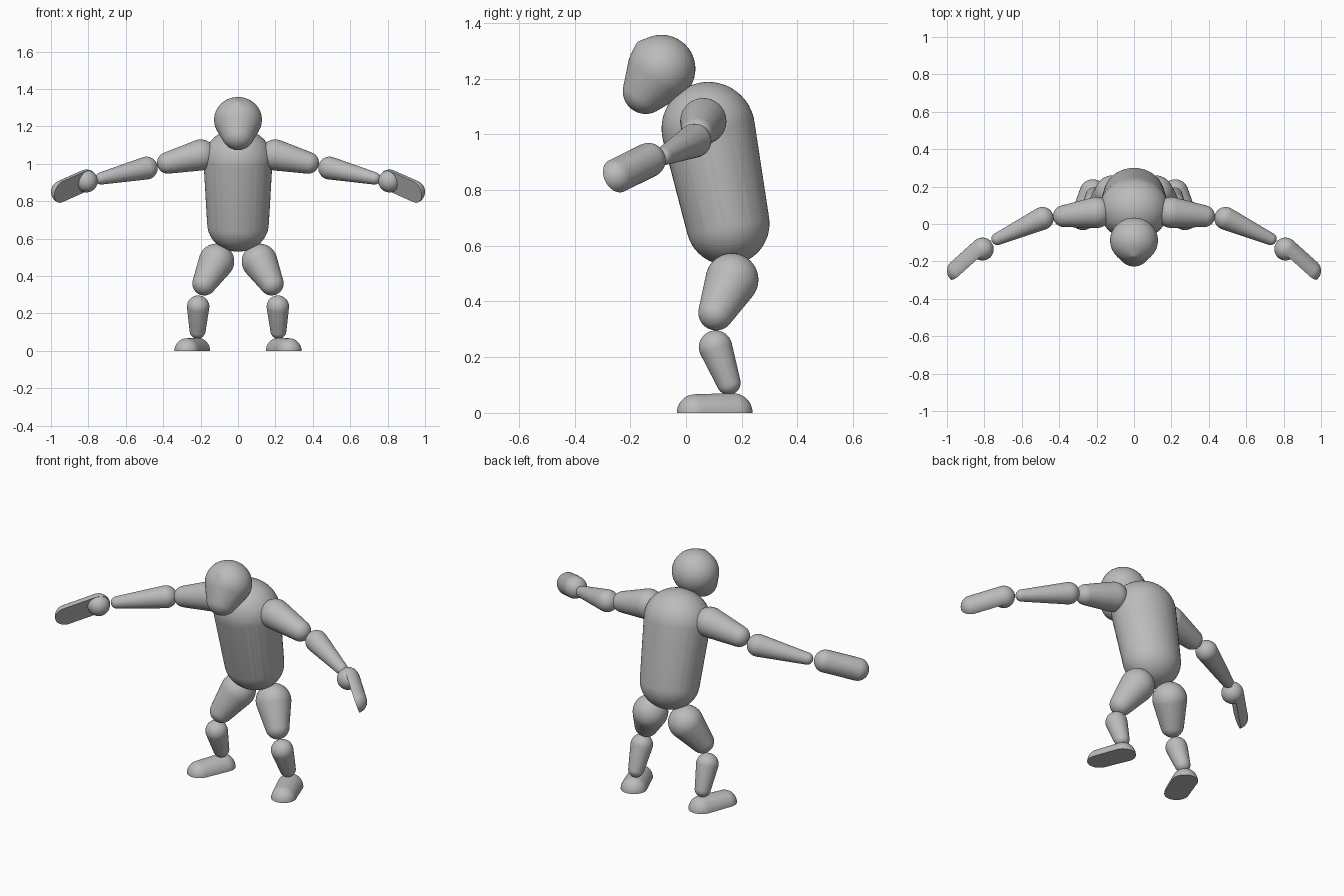
import bpy, bmesh, math
from mathutils import Vector, Matrix

if "Cube" in bpy.data.objects:
    bpy.data.objects.remove(bpy.data.objects["Cube"])

grey = bpy.data.materials.new("plain grey")
grey.diffuse_color = (0.5, 0.5, 0.5, 1)
grey.use_nodes = True
grey.node_tree.nodes["Principled BSDF"].inputs["Base Color"].default_value = grey.diffuse_color


def ball_hull(bm, balls, xscale=1.0, cut=None):
    """Smooth skin stretched round several balls (x, y, z, radius), optionally cut flat."""
    part = bmesh.new()
    for x, y, z, r in balls:
        m = Matrix.Translation((x, y, z)) @ Matrix.Diagonal((xscale, 1, 1, 1))
        bmesh.ops.create_icosphere(part, subdivisions=4, radius=r, matrix=m)
    res = bmesh.ops.convex_hull(part, input=part.verts[:])
    hull_faces = [f for f in part.faces]
    junk = {v for k in ("geom_interior", "geom_unused") for v in res[k]
            if isinstance(v, bmesh.types.BMVert)}
    bmesh.ops.delete(part, geom=[v for v in junk if v.is_valid], context='VERTS')
    if cut:
        point, normal = cut  # normal points at the side that is removed
        geom = part.verts[:] + part.edges[:] + part.faces[:]
        bmesh.ops.bisect_plane(part, geom=geom, dist=1e-5, plane_co=point,
                               plane_no=normal, clear_outer=True)
        rim = [e for e in part.edges if e.is_boundary]
        bmesh.ops.holes_fill(part, edges=rim, sides=0)
    bmesh.ops.recalc_face_normals(part, faces=part.faces[:])
    me = bpy.data.meshes.new("temp")
    part.to_mesh(me)
    part.free()
    bm.from_mesh(me)
    bpy.data.meshes.remove(me)


def finish(name, bm):
    for f in bm.faces:
        f.smooth = True
    for e in bm.edges:
        e.smooth = e.calc_face_angle(0) < math.radians(40)
    me = bpy.data.meshes.new(name)
    bm.to_mesh(me)
    bm.free()
    me.materials.append(grey)
    ob = bpy.data.objects.new(name, me)
    bpy.context.collection.objects.link(ob)


def make(name, balls, **kw):
    bm = bmesh.new()
    ball_hull(bm, balls, **kw)
    finish(name, bm)


# torso and head
make("torso", [(0, 0.08, 1.02, 0.168), (0, 0.15, 0.68, 0.15)], xscale=1.1)
make("head", [(0, -0.088, 1.235, 0.122), (0, -0.145, 1.155, 0.082),
              (0, -0.155, 1.31, 0.028)], xscale=1.05)

for side, s in (("left", 1), ("right", -1)):
    # arms
    make(side + "_upper_arm", [(s * 0.20, 0.062, 1.047, 0.083), (s * 0.375, 0.042, 1.005, 0.058)])
    make(side + "_forearm", [(s * 0.49, 0.03, 0.977, 0.061), (s * 0.73, -0.08, 0.922, 0.033)])

    # hand: half capsule with a flat palm, and a round heel at the wrist
    wrist, tip = Vector((s * 0.81, -0.135, 0.907)), Vector((s * 0.938, -0.25, 0.85))
    across = Vector((0, 0.46, -0.89))
    palm = (tip - wrist).cross(across).normalized() * -s
    bm = bmesh.new()
    ball_hull(bm, [(*wrist, 0.062), (*tip, 0.062)], cut=(wrist, palm))
    ball_hull(bm, [(*wrist, 0.06)])
    finish(side + "_hand", bm)

    # legs
    make(side + "_thigh", [(s * 0.115, 0.165, 0.478, 0.095), (s * 0.18, 0.108, 0.36, 0.064)])
    make(side + "_shin", [(s * 0.213, 0.106, 0.236, 0.06), (s * 0.216, 0.153, 0.108, 0.043)])

    # foot: half capsule with a flat sole, toes turned out
    make(side + "_foot", [(s * 0.22, 0.168, 0, 0.071), (s * 0.273, 0.034, 0, 0.067)],
         cut=((0, 0, 0), (0, 0, -1)))
